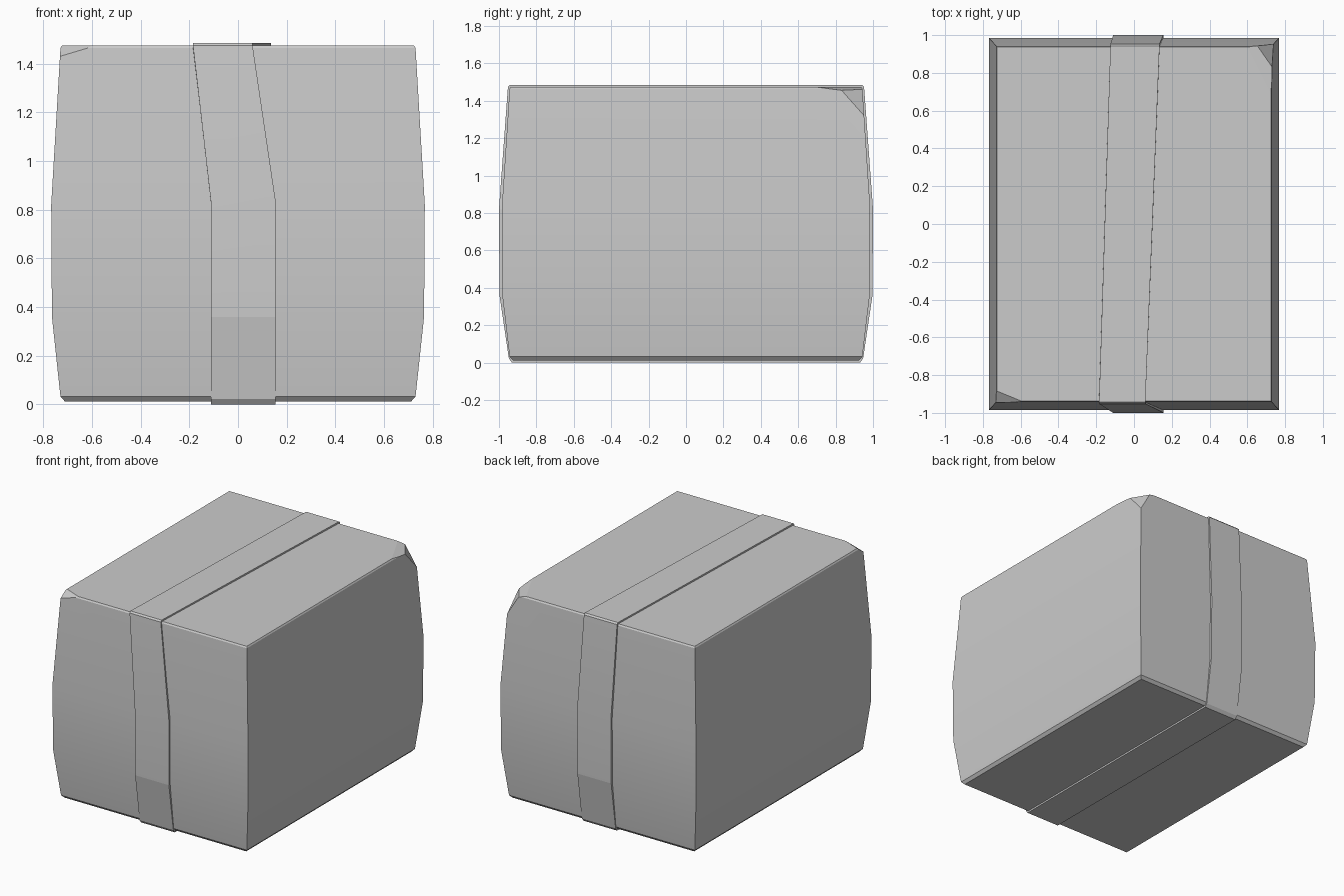
import bpy, bmesh
from mathutils import Vector

if "Cube" in bpy.data.objects:
    bpy.data.objects.remove(bpy.data.objects["Cube"])


def finish(bm, name):
    bmesh.ops.recalc_face_normals(bm, faces=bm.faces)
    mesh = bpy.data.meshes.new(name)
    bm.to_mesh(mesh)
    bm.free()
    obj = bpy.data.objects.new(name, mesh)
    bpy.context.collection.objects.link(obj)
    bpy.ops.object.select_all(action='DESELECT')
    obj.select_set(True)
    bpy.context.view_layer.objects.active = obj
    bpy.ops.object.shade_smooth_by_angle(angle=0.14)
    return obj


def cut_corner(bm, a, b, c):
    # Slice off the outer side of the plane through three points
    a, b, c = Vector(a), Vector(b), Vector(c)
    no = (b - a).cross(c - a).normalized()
    if (Vector((0, 0, 0.7)) - a).dot(no) > 0:
        no = -no
    geom = bm.verts[:] + bm.edges[:] + bm.faces[:]
    res = bmesh.ops.bisect_plane(bm, geom=geom, dist=1e-5, plane_co=a,
                                 plane_no=no, clear_outer=True)
    edges = [e for e in res['geom_cut'] if isinstance(e, bmesh.types.BMEdge)]
    bmesh.ops.holes_fill(bm, edges=edges, sides=0)


# Bulging package body: half width, half depth, height
levels = [(0.712, 0.925, 0.012), (0.73, 0.943, 0.032), (0.765, 0.982, 0.36),
          (0.768, 0.985, 0.82), (0.73, 0.943, 1.465), (0.724, 0.936, 1.475)]
bm = bmesh.new()
rings = [[bm.verts.new((sx * x, sy * y, z))
          for sx, sy in ((-1, -1), (1, -1), (1, 1), (-1, 1))]
         for x, y, z in levels]
for lo, hi in zip(rings, rings[1:]):
    for i in range(4):
        j = (i + 1) % 4
        bm.faces.new((lo[i], lo[j], hi[j], hi[i]))
bm.faces.new(rings[0])
bm.faces.new(rings[-1])

# Crushed corners: large at back right, slight at front left
cut_corner(bm, (0.60, 0.936, 1.475), (0.724, 0.69, 1.475), (0.69, 0.89, 1.459))
cut_corner(bm, (0.69, 0.89, 1.459), (0.739, 0.952, 1.32), (0.65, 0.95, 1.459))
cut_corner(bm, (-0.60, -0.936, 1.475), (-0.724, -0.885, 1.475), (-0.733, -0.946, 1.43))
finish(bm, "package_body")

# Tape strap wrapped front to back: y, z, left x, right x
path = [(-0.93, 0.0, -0.11, 0.155), (-0.947, 0.022, -0.11, 0.155),
        (-0.997, 0.36, -0.11, 0.155), (-1.0, 0.82, -0.11, 0.157),
        (-0.952, 1.475, -0.185, 0.06), (-0.942, 1.486, -0.185, 0.06),
        (0.942, 1.486, -0.125, 0.135), (0.952, 1.475, -0.125, 0.135),
        (1.0, 0.82, -0.11, 0.155), (0.997, 0.36, -0.11, 0.155),
        (0.947, 0.022, -0.11, 0.155), (0.93, 0.0, -0.11, 0.155)]
bm = bmesh.new()
sections = []
for y, z, x0, x1 in path:
    yi, zi = y * 0.97, 0.74 + (z - 0.74) * 0.965
    sections.append([bm.verts.new(p) for p in
                     ((x0, y, z), (x1, y, z), (x1, yi, zi), (x0, yi, zi))])
for k, a in enumerate(sections):
    b = sections[(k + 1) % len(sections)]
    for i in range(4):
        j = (i + 1) % 4
        bm.faces.new((a[i], a[j], b[j], b[i]))
finish(bm, "tape_strap")
